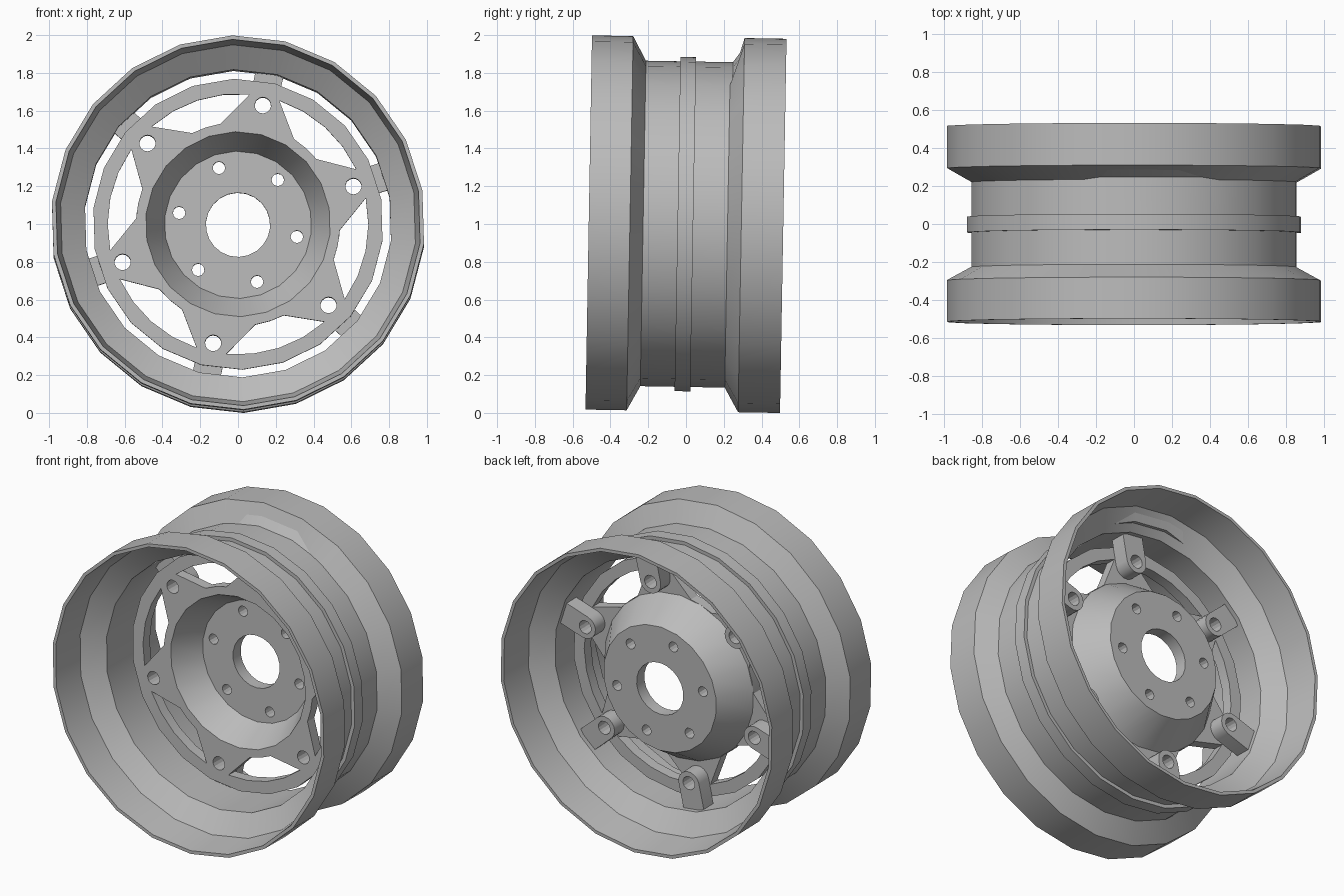
import bpy
import bmesh
from math import sin, cos, radians, pi, tau
from mathutils import Matrix, Vector

SIDES = 22
PHASE = radians(91.7)
LUG_PHASE = radians(18.2)
BOLT_PHASE = radians(48.5)

old = bpy.data.objects.get("Cube")
if old:
    bpy.data.objects.remove(old, do_unlink=True)

metal = bpy.data.materials.new("grey metal")
metal.use_nodes = True
GREY = (0.5, 0.5, 0.5, 1)
metal.diffuse_color = GREY
metal.node_tree.nodes["Principled BSDF"].inputs["Base Color"].default_value = GREY

# The whole wheel leans back by one degree
PLACE = Matrix.Translation((0, 0, 0.999)) @ Matrix.Rotation(radians(-1), 4, "X")


def finish(obj):
    obj.data.transform(PLACE)
    obj.data.materials.clear()
    obj.data.materials.append(metal)
    bpy.ops.object.select_all(action="DESELECT")
    obj.select_set(True)
    bpy.context.view_layer.objects.active = obj
    bpy.ops.object.shade_smooth_by_angle(angle=radians(25))


def polar(r, a):
    return Vector((r * cos(a), r * sin(a)))


def circle(r, centre=(0, 0), sides=SIDES, phase=PHASE):
    return [Vector(centre) + polar(r, phase + tau * i / sides) for i in range(sides)]


def arc(r, mid, half, steps):
    return [polar(r, mid + half * (2 * i / steps - 1)) for i in range(steps + 1)]


def lathe(name, profile, adjust=None):
    """Spin a closed (radius, depth) profile round the y axis."""
    bm = bmesh.new()
    rings = []
    for i in range(SIDES):
        a = PHASE + tau * i / SIDES
        rings.append([bm.verts.new((r * cos(a), y, r * sin(a))) for r, y in profile])
    n = len(profile)
    for i in range(SIDES):
        p, q = rings[i], rings[(i + 1) % SIDES]
        for j in range(n):
            k = (j + 1) % n
            bm.faces.new((p[j], p[k], q[k], q[j]))
    if adjust:
        adjust(rings)
    bmesh.ops.recalc_face_normals(bm, faces=bm.faces)
    mesh = bpy.data.meshes.new(name)
    bm.to_mesh(mesh)
    bm.free()
    obj = bpy.data.objects.new(name, mesh)
    bpy.context.collection.objects.link(obj)
    finish(obj)


def plate(name, outlines, front, back):
    """Flat plate from an outer outline and hole outlines, between two depths."""
    curve = bpy.data.curves.new(name, "CURVE")
    curve.dimensions = "2D"
    curve.fill_mode = "BOTH"
    curve.extrude = (back - front) / 2
    for points in outlines:
        spline = curve.splines.new("POLY")
        spline.points.add(len(points) - 1)
        for sp, p in zip(spline.points, points):
            sp.co = (p.x, p.y, 0, 1)
        spline.use_cyclic_u = True
    obj = bpy.data.objects.new(name, curve)
    bpy.context.collection.objects.link(obj)
    bpy.ops.object.select_all(action="DESELECT")
    obj.select_set(True)
    bpy.context.view_layer.objects.active = obj
    bpy.ops.object.convert(target="MESH")
    obj = bpy.context.object
    bm = bmesh.new()
    bm.from_mesh(obj.data)
    bmesh.ops.remove_doubles(bm, verts=bm.verts, dist=0.0005)
    bmesh.ops.recalc_face_normals(bm, faces=bm.faces)
    bm.to_mesh(obj.data)
    bm.free()
    obj.data.transform(Matrix.Translation((0, (front + back) / 2, 0)) @ Matrix.Rotation(pi / 2, 4, "X"))
    finish(obj)


# Rim barrel: outside from front to back, then inside back to front
outer = [(0.991, -0.515), (0.991, -0.297), (0.862, -0.227), (0.862, -0.045), (0.885, -0.045),
         (0.885, 0.038), (0.862, 0.038), (0.862, 0.22), (0.991, 0.293), (0.991, 0.515)]
inner = [(0.97, 0.515), (0.945, 0.293), (0.815, 0.2), (0.815, -0.207), (0.945, -0.297), (0.97, -0.515)]


def valve_dent(rings):
    # Small dent in the rear channel shoulder at the top
    for ring in (rings[0], rings[-1]):
        ring[7].co.y += 0.035


lathe("rim_barrel", outer + inner, valve_dent)

# Dished centre cone
lathe("hub_dish", [(0.49, 0), (0.39, 0.19), (0.39, 0.27), (0.41, 0.27), (0.54, 0.07), (0.5, 0.07), (0.5, 0)])

# Hub face with centre bore and bolt holes
bolts = [circle(0.033, polar(0.318, BOLT_PHASE + tau * i / 6), 12) for i in range(6)]
plate("hub_face", [circle(0.39), circle(0.17)] + bolts, 0.19, 0.27)

# Spoke plate with six windows and lug holes
lug_angles = [LUG_PHASE + tau * i / 6 for i in range(6)]
lugs = [circle(0.043, polar(0.643, a), 14) for a in lug_angles]
windows = []
for a in lug_angles:
    mid = a + pi / 6
    windows.append(arc(0.69, mid, radians(23.3), 4) + arc(0.54, mid, radians(8.5), 2)[::-1])
plate("spoke_plate", [circle(0.77), circle(0.5)] + windows + lugs, 0, 0.07)

# Mounting tabs that join the spoke plate to the barrel
for i, a in enumerate(lug_angles):
    centre = polar(0.643, a)
    out, side = polar(1, a), polar(1, a + pi / 2)
    tab = [centre + 0.19 * out - 0.075 * side, centre + 0.19 * out + 0.075 * side]
    tab += [centre + polar(0.075, a + pi / 2 + pi * k / 8) for k in range(9)]
    plate(f"mounting_tab_{i + 1}", [tab, circle(0.043, centre, 14)], 0.07, 0.17)
